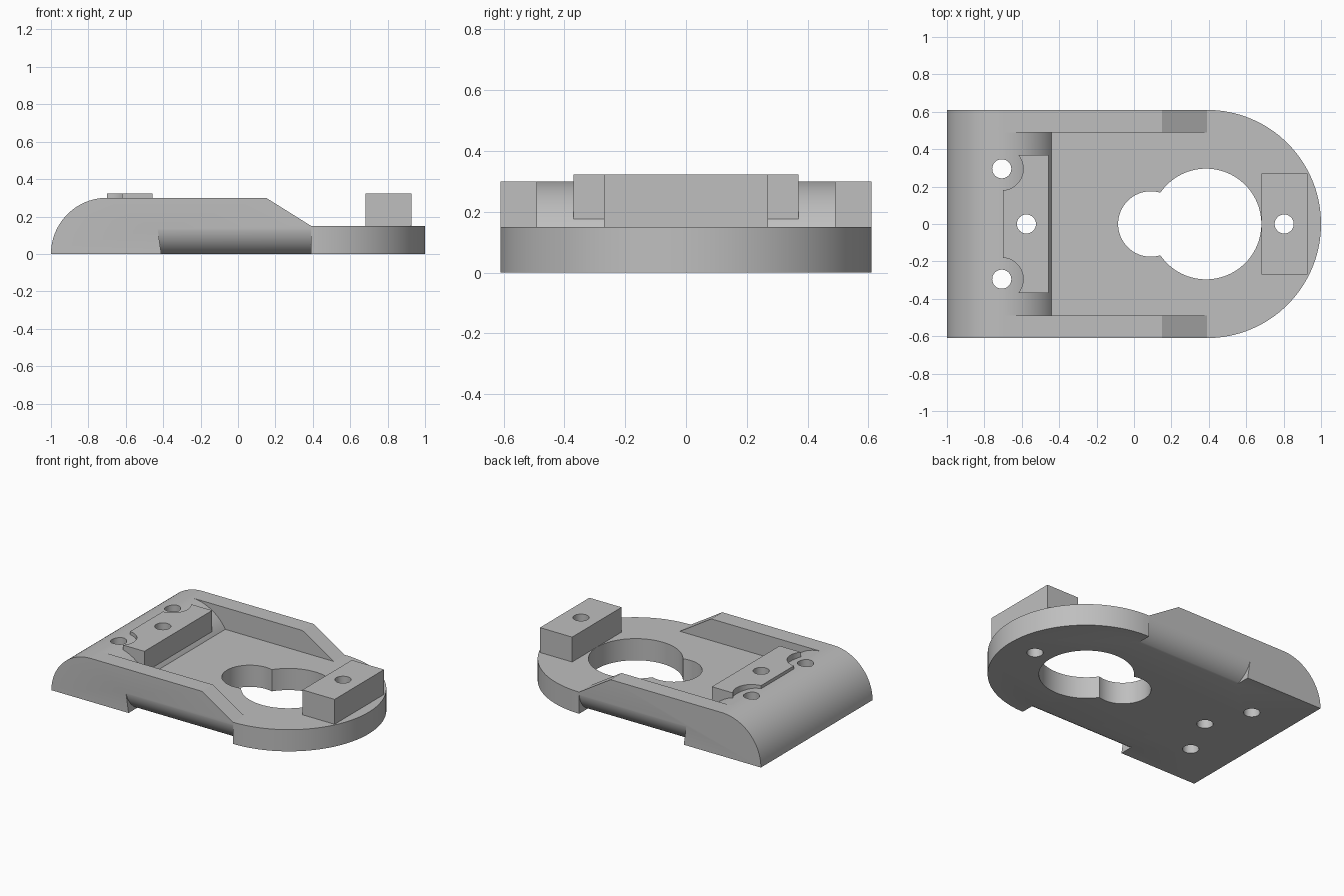
import bpy, bmesh
from math import sin, cos, pi, sqrt, acos
from mathutils import Vector

cube = bpy.data.objects.get("Cube")
if cube:
    bpy.data.objects.remove(cube, do_unlink=True)

grey = bpy.data.materials.new("plain grey")
grey.use_nodes = True
grey.diffuse_color = (0.52, 0.52, 0.52, 1)
grey.node_tree.nodes["Principled BSDF"].inputs["Base Color"].default_value = grey.diffuse_color


def arc(cx, cy, r, start, end, steps):
    return [(cx + r * cos(start + (end - start) * i / steps),
             cy + r * sin(start + (end - start) * i / steps)) for i in range(steps + 1)]


def prism(name, points, low, high, axis):
    """Extrude a closed profile along the named axis."""
    place = {"X": lambda a, b, t: Vector((t, a, b)),
             "Y": lambda a, b, t: Vector((a, t, b)),
             "Z": lambda a, b, t: Vector((a, b, t))}[axis]
    bm = bmesh.new()
    face = bm.faces.new([bm.verts.new(place(a, b, low)) for a, b in points])
    side = bmesh.ops.extrude_face_region(bm, geom=[face])
    new = [v for v in side["geom"] if isinstance(v, bmesh.types.BMVert)]
    bmesh.ops.translate(bm, verts=new, vec=place(0, 0, high - low))
    bmesh.ops.recalc_face_normals(bm, faces=bm.faces)
    mesh = bpy.data.meshes.new(name)
    bm.to_mesh(mesh)
    bm.free()
    mesh.materials.append(grey)
    obj = bpy.data.objects.new(name, mesh)
    bpy.context.collection.objects.link(obj)
    return obj


def box(name, x0, x1, half_y, z0, z1):
    return prism(name, [(x0, -half_y), (x1, -half_y), (x1, half_y), (x0, half_y)], z0, z1, "Z")


def round_cutter(x, y, r, steps=48):
    return prism("cutter", arc(x, y, r, 0, 2 * pi, steps)[:-1], -0.1, 0.5, "Z")


def select(obj):
    bpy.ops.object.select_all(action="DESELECT")
    obj.select_set(True)
    bpy.context.view_layer.objects.active = obj


def combine(obj, cutter, operation="DIFFERENCE"):
    mod = obj.modifiers.new("cut", "BOOLEAN")
    mod.operation = operation
    mod.solver = "EXACT"
    mod.object = cutter
    select(obj)
    bpy.ops.object.modifier_apply(modifier=mod.name)
    bpy.data.objects.remove(cutter, do_unlink=True)


# Main body: side profile trimmed by the round-ended plan outline
half, floor, top = 0.61, 0.15, 0.3
profile = arc(-0.7, 0, top, pi, pi / 2, 24)
profile += [(0.15, top), (0.39, floor), (1.1, floor), (1.1, 0)]
body = prism("base_body", profile, -0.7, 0.7, "Y")
outline = [(-1.1, half), (-1.1, -half)] + arc(0.39, 0, half, -pi / 2, pi / 2, 64)
combine(body, prism("cutter", outline, -0.1, 0.5, "Z"), "INTERSECT")

# Pocket between the rails, leaving a half-round bar at the rear
pocket = arc(-0.7, 0, top, pi / 2, pi / 6, 20)
pocket += [(0.45, floor), (0.45, 0.5), (-0.7, 0.5)]
combine(body, prism("cutter", pocket, -0.49, 0.49, "Y"))

# Rounded undercuts along both lower sides
r = 0.163
for s in (-1, 1):
    curve = arc(half + 0.001 - r, floor, r, 0, -acos(sqrt(r * r - floor * floor) / r), 16)
    section = [(0.7, floor)] + curve + [(curve[-1][0], -0.05), (0.7, -0.05)]
    cutter = prism("cutter", [(s * y, z) for y, z in section], -0.41, 0.39, "X")
    for v in cutter.data.vertices:
        if v.co.x < 0:
            v.co.x -= 0.15 * v.co.z
    combine(body, cutter)

# Keyhole opening
combine(body, round_cutter(0.385, 0, 0.296, 96))
combine(body, round_cutter(0.09, 0, 0.175, 64))

# Raised pad on the bar and lug on the round end
pad = box("rear_pad", -0.7, -0.457, 0.37, 0.1, 0.322)
lug = box("front_lug", 0.682, 0.928, 0.27, 0.1, 0.322)
for s in (-1, 1):
    combine(pad, round_cutter(-0.707, s * 0.295, 0.115))

# Bolt holes
for part, x, y in ((body, -0.707, 0.295), (body, -0.707, -0.295), (body, -0.575, 0),
                   (pad, -0.575, 0), (body, 0.803, 0), (lug, 0.803, 0)):
    combine(part, round_cutter(x, y, 0.051))

for part in (body, pad, lug):
    select(part)
    bpy.ops.object.shade_smooth_by_angle(angle=pi / 6)
